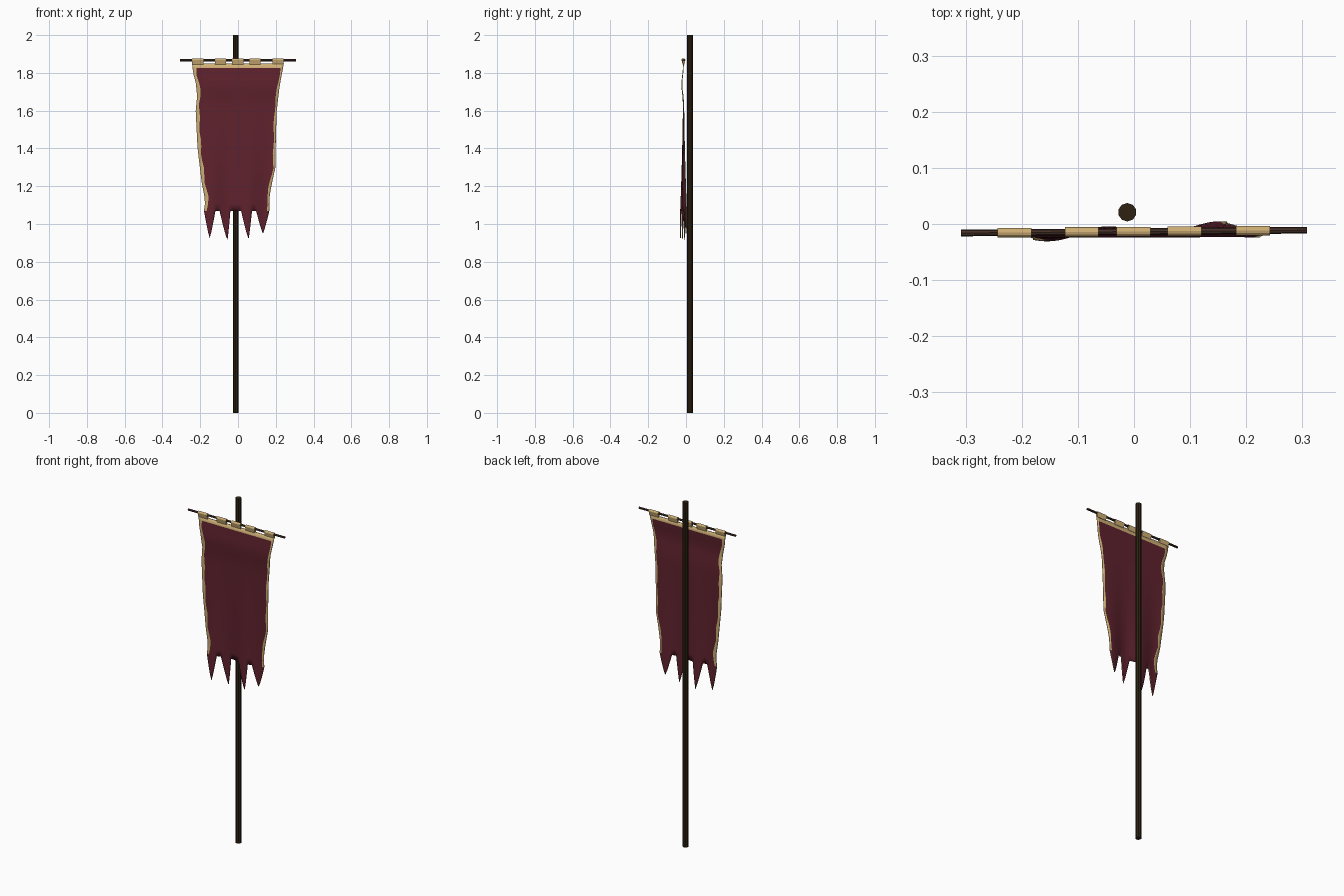
import bpy, bmesh, math
from mathutils import Vector

cube = bpy.data.objects.get("Cube")
if cube:
    bpy.data.objects.remove(cube, do_unlink=True)


def material(name, rgb):
    m = bpy.data.materials.new(name)
    m.use_nodes = True
    m.diffuse_color = (*rgb, 1)
    m.node_tree.nodes["Principled BSDF"].inputs["Base Color"].default_value = (*rgb, 1)
    return m


crimson = material("crimson cloth", (0.115, 0.016, 0.027))
gold = material("gold trim", (0.62, 0.43, 0.18))
dark_wood = material("dark wood", (0.026, 0.016, 0.006))
brown_wood = material("brown wood", (0.06, 0.03, 0.022))


def add_object(name, bm, *mats):
    mesh = bpy.data.meshes.new(name)
    bmesh.ops.recalc_face_normals(bm, faces=bm.faces)
    bm.to_mesh(mesh)
    bm.free()
    ob = bpy.data.objects.new(name, mesh)
    bpy.context.collection.objects.link(ob)
    for m in mats:
        mesh.materials.append(m)
    return ob


def rod(name, start, end, radius, sides, mat):
    start, end = Vector(start), Vector(end)
    bm = bmesh.new()
    bmesh.ops.create_cone(bm, cap_ends=True, segments=sides, radius1=radius,
                          radius2=radius, depth=(end - start).length)
    ob = add_object(name, bm, mat)
    ob.location = (start + end) / 2
    ob.rotation_euler = (end - start).to_track_quat("Z", "Y").to_euler()
    return ob


def lookup(points, z):
    """Linear interpolation through (z, value) points listed downwards."""
    for (z0, a), (z1, b) in zip(points, points[1:]):
        if z >= z1:
            return a + (b - a) * (z0 - z) / (z0 - z1)
    return points[-1][1]


# Pole and crossbar
rod("pole", (-0.012, 0.021, 0), (-0.012, 0.021, 2), 0.0165, 10, dark_wood)
rod("crossbar", (-0.308, -0.016, 1.867), (0.308, -0.011, 1.867), 0.006, 8, brown_wood)

# Cloth outline
TOP, HEM = 1.85, 1.07
LEFT_EDGE = [(1.85, -0.243), (1.8, -0.238), (1.75, -0.224), (1.68, -0.216), (1.6, -0.224),
             (1.4, -0.214), (1.22, -0.192), (1.12, -0.173), (1.07, -0.18)]
RIGHT_EDGE = [(1.85, 0.243), (1.8, 0.233), (1.72, 0.219), (1.6, 0.205), (1.45, 0.2),
              (1.3, 0.198), (1.2, 0.176), (1.13, 0.165), (1.07, 0.166)]


def drape(x, z):
    """Depth of the cloth: folds grow towards the hem."""
    t = min(1, (TOP - z) / (TOP - HEM))
    folds = 0.009 * math.sin(10 * math.pi * x + math.pi) + 0.045 * x
    bulge = -0.009 * math.exp(-((z - 1.74) / 0.06) ** 2)
    return -0.013 + t * t * folds + bulge


# Banner cloth: body grid, then tapered tatters
bm = bmesh.new()
COLS = 28
heights = [TOP, 1.825] + [1.825 - (1.825 - HEM) * i / 20 for i in range(1, 21)]
grid = []
for z in heights:
    l, r = lookup(LEFT_EDGE, z), lookup(RIGHT_EDGE, z)
    hl, hr = 0.018 + 0.004 * math.sin(z * 45), 0.012 + 0.003 * math.sin(z * 38)
    xs = [l] + [l + hl + (r - hr - l - hl) * i / COLS for i in range(COLS + 1)] + [r]
    grid.append([bm.verts.new((x, drape(x, z), z)) for x in xs])
last = COLS + 1
for row, (upper, lower) in enumerate(zip(grid, grid[1:])):
    for c in range(last + 1):
        face = bm.faces.new((upper[c], upper[c + 1], lower[c + 1], lower[c]))
        face.material_index = int(row == 0 or c in (0, last))

# Each tatter: first column, last column, tip position
STEPS = 5
for first, end, tip_x, tip_z in ((0, 5, -0.15, 0.925), (7, 12, -0.056, 0.915),
                                 (17, 22, 0.056, 0.92), (24, last + 1, 0.132, 0.95)):
    upper = grid[-1][first:end + 1]
    a, b = upper[0].co.x, upper[-1].co.x
    for s in range(1, STEPS + 1):
        t = s / STEPS
        width = (1 - t) ** 0.85
        z = HEM + (tip_z - HEM) * t
        if s == STEPS:
            tip = bm.verts.new((tip_x, drape(tip_x, z), z))
            for p, q in zip(upper, upper[1:]):
                bm.faces.new((p, q, tip))
            break
        lower = []
        for i in range(len(upper)):
            x = tip_x + (a + (b - a) * i / (len(upper) - 1) - tip_x) * width
            lower.append(bm.verts.new((x, drape(x, z), z)))
        for i in range(len(upper) - 1):
            bm.faces.new((upper[i], upper[i + 1], lower[i + 1], lower[i]))
        upper = lower
cloth = add_object("banner_cloth", bm, crimson, gold)
for poly in cloth.data.polygons:
    poly.use_smooth = True
solid = cloth.modifiers.new("cloth_thickness", "SOLIDIFY")
solid.thickness = 0.004
solid.offset = 0
solid.material_offset_rim = 1

# Hanging loops: straps folded over the crossbar
for n, x in enumerate((-0.213, -0.093, -0.001, 0.09, 0.212)):
    y = -0.0135 + x * 0.008
    arc = [(y + 0.0085 * math.cos(a), 1.868 + 0.0085 * math.sin(a))
           for a in (math.pi * i / 6 for i in range(7))]
    profile = [(y + 0.003, TOP - 0.006)] + arc + [(y - 0.003, TOP - 0.006)]
    bm = bmesh.new()
    face = bm.faces.new([bm.verts.new((x - 0.03, py, pz)) for py, pz in profile])
    out = bmesh.ops.extrude_face_region(bm, geom=[face])
    moved = [v for v in out["geom"] if isinstance(v, bmesh.types.BMVert)]
    bmesh.ops.translate(bm, verts=moved, vec=(0.06, 0, 0))
    add_object(f"hanging_loop_{n + 1}", bm, gold)
